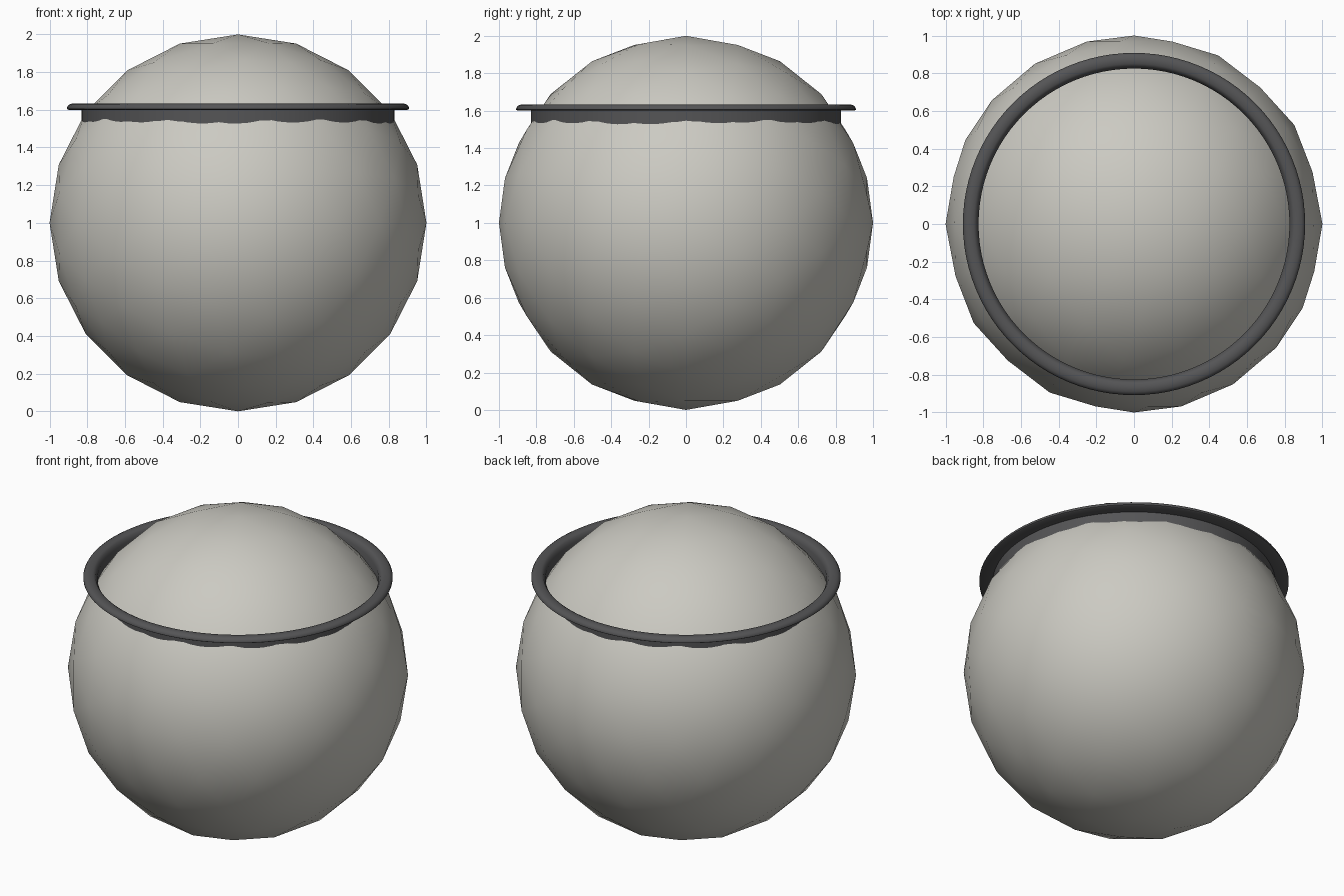
import bpy, bmesh, math
from mathutils import Matrix

if "Cube" in bpy.data.objects:
    bpy.data.objects.remove(bpy.data.objects["Cube"])


def material(name, rgb):
    m = bpy.data.materials.new(name)
    m.diffuse_color = (*rgb, 1)
    m.use_nodes = True
    m.node_tree.nodes["Principled BSDF"].inputs["Base Color"].default_value = m.diffuse_color
    return m


def make_object(name, bm, mat, angle):
    mesh = bpy.data.meshes.new(name)
    bm.to_mesh(mesh)
    bm.free()
    mesh.materials.append(mat)
    ob = bpy.data.objects.new(name, mesh)
    bpy.context.collection.objects.link(ob)
    bpy.ops.object.select_all(action='DESELECT')
    ob.select_set(True)
    bpy.context.view_layer.objects.active = ob
    bpy.ops.object.shade_smooth_by_angle(angle=math.radians(angle))
    return ob


stone = material("pale grey", (0.60, 0.59, 0.54))
iron = material("dark grey", (0.09, 0.09, 0.093))

# Round body: icosphere lying with its pole along y
bm = bmesh.new()
bmesh.ops.create_icosphere(bm, subdivisions=3, radius=1.0)
bmesh.ops.transform(bm, matrix=Matrix.Rotation(math.pi / 2, 4, 'X'), verts=bm.verts)
low = min(v.co.z for v in bm.verts)
bmesh.ops.translate(bm, vec=(0, 0, -low), verts=bm.verts)
make_object("body", bm, stone, 60)

# Collar with a rounded lip: (radius, height) profile spun around z
profile = [(0.825, 1.45), (0.83, 1.45), (0.83, 1.60), (0.90, 1.60), (0.908, 1.605),
           (0.908, 1.612), (0.902, 1.623), (0.89, 1.631), (0.87, 1.634),
           (0.85, 1.631), (0.838, 1.624), (0.832, 1.612), (0.825, 1.60)]
N = 96
bm = bmesh.new()
rings = []
for i in range(N):
    a = 2 * math.pi * i / N
    rings.append([bm.verts.new((r * math.cos(a), r * math.sin(a), z)) for r, z in profile])
for i in range(N):
    p, q = rings[i], rings[(i + 1) % N]
    for j in range(len(profile)):
        k = (j + 1) % len(profile)
        bm.faces.new((p[j], q[j], q[k], p[k]))
bmesh.ops.recalc_face_normals(bm, faces=bm.faces)
make_object("collar", bm, iron, 50)
